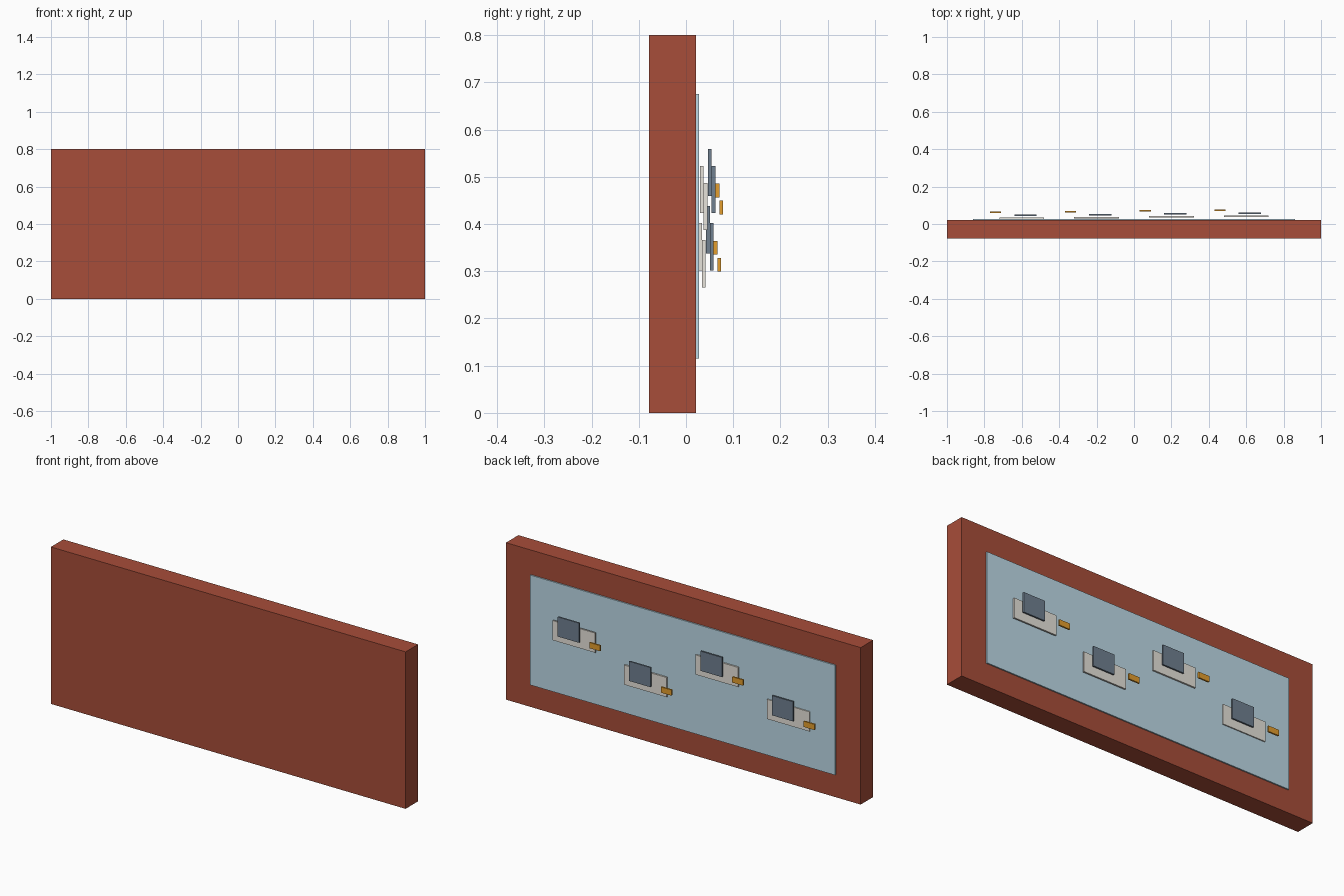
import bpy
import bmesh
from mathutils import Matrix, Vector

if "Cube" in bpy.data.objects:
    bpy.data.objects.remove(bpy.data.objects["Cube"])


def material(name, rgb):
    m = bpy.data.materials.new(name)
    m.diffuse_color = (*rgb, 1)
    m.use_nodes = True
    m.node_tree.nodes["Principled BSDF"].inputs["Base Color"].default_value = m.diffuse_color
    return m


BRICK = material("brick_red", (0.39, 0.075, 0.041))
SKY = material("pale_blue", (0.51, 0.70, 0.80))
STONE = material("off_white", (0.80, 0.77, 0.71))
SLATE = material("slate", (0.16, 0.215, 0.28))
GOLD = material("amber", (0.77, 0.34, 0.027))


def box(name, centre, size, mat):
    bm = bmesh.new()
    bmesh.ops.create_cube(bm, size=1, matrix=Matrix.Diagonal((*size, 1)))
    me = bpy.data.meshes.new(name)
    bm.to_mesh(me)
    bm.free()
    me.materials.append(mat)
    ob = bpy.data.objects.new(name, me)
    ob.location = Vector(centre)
    bpy.context.collection.objects.link(ob)
    return ob


FACE = 0.0215   # y of the wall's decorated back face
T = 0.008       # thickness of every thin plate

# Wall slab and the pale panel on its back face
box("wall_slab", (0, FACE - 0.05, 0.4), (2, 0.1, 0.8), BRICK)
box("back_panel", (0, FACE + 0.0025, 0.395), (1.72, T, 0.56), SKY)

# Four motifs, each three floating plates, stepping outwards along x
for i, z in enumerate((0.352, 0.473, 0.316, 0.437)):
    x = -0.6 + 0.4 * i
    y = FACE + 0.004 * i
    box(f"body_plate_{i + 1}", (x, y + 0.008, z), (0.24, T, 0.10), STONE)
    box(f"square_plate_{i + 1}", (x + 0.02, y + 0.025, z + 0.036), (0.12, T, 0.10), SLATE)
    box(f"amber_tab_{i + 1}", (x - 0.14, y + 0.041, z - 0.002), (0.06, T, 0.029), GOLD)
